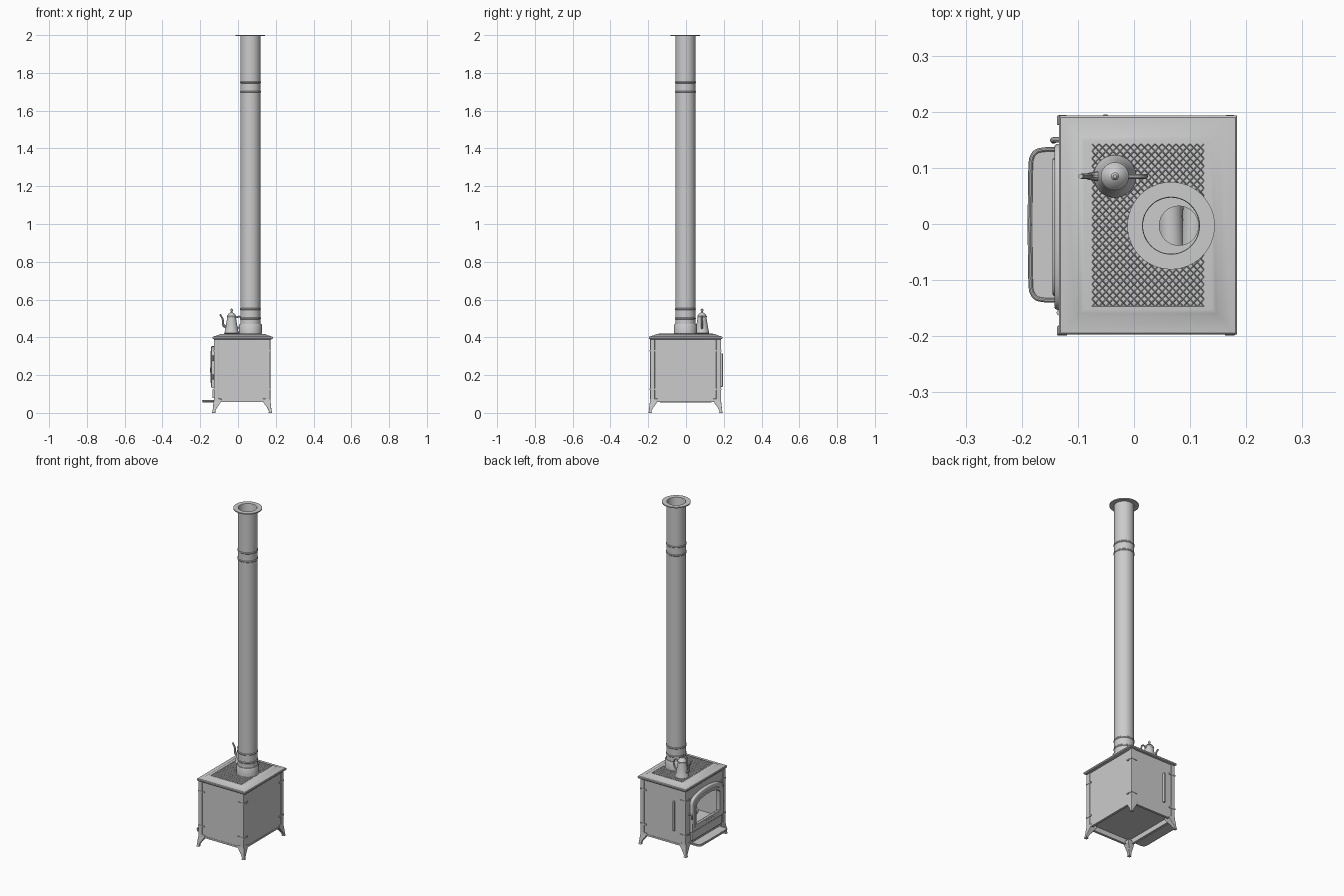
import bpy, bmesh, math
from mathutils import Matrix, Vector

if "Cube" in bpy.data.objects:
    bpy.data.objects.remove(bpy.data.objects["Cube"])

X0, X1, Y0, Y1 = -0.125, 0.168, -0.187, 0.182      # stove body footprint
PX, PY = 0.066, -0.003                             # flue centre


def finish(name, bm, smooth=None, bevel=0):
    bmesh.ops.recalc_face_normals(bm, faces=bm.faces)
    me = bpy.data.meshes.new(name)
    bm.to_mesh(me)
    bm.free()
    ob = bpy.data.objects.new(name, me)
    bpy.context.collection.objects.link(ob)
    if bevel:
        m = ob.modifiers.new("bevel", 'BEVEL')
        m.width, m.segments = bevel, 2
    if smooth:
        shade(ob, smooth)
    return ob


def shade(ob, deg=35):
    bpy.ops.object.select_all(action='DESELECT')
    ob.select_set(True)
    bpy.context.view_layer.objects.active = ob
    bpy.ops.object.shade_smooth_by_angle(angle=math.radians(deg))


def box(name, x0, x1, y0, y1, z0, z1, bevel=0):
    bm = bmesh.new()
    mat = Matrix.Translation(((x0 + x1) / 2, (y0 + y1) / 2, (z0 + z1) / 2)) @ \
        Matrix.Diagonal((x1 - x0, y1 - y0, z1 - z0, 1))
    bmesh.ops.create_cube(bm, size=1, matrix=mat)
    return finish(name, bm, bevel=bevel)


def loft(name, loops, caps=True, bevel=0, smooth=None, close=False):
    bm = bmesh.new()
    rings = [[bm.verts.new(p) for p in loop] for loop in loops]
    pairs = list(zip(rings, rings[1:])) + ([(rings[-1], rings[0])] if close else [])
    for a, b in pairs:
        for i in range(len(a)):
            j = (i + 1) % len(a)
            bm.faces.new((a[i], a[j], b[j], b[i]))
    if caps and not close:
        bm.faces.new(rings[0])
        bm.faces.new(rings[-1])
    return finish(name, bm, smooth, bevel)


def lathe(name, prof, cx, cy, n=40, caps=True, close=False):
    loops = [[(cx + r * math.cos(2 * math.pi * i / n), cy + r * math.sin(2 * math.pi * i / n), z)
              for i in range(n)] for r, z in prof]
    return loft(name, loops, caps, smooth=35, close=close)


def rect(x0, x1, y0, y1, z):
    return [(x0, y0, z), (x1, y0, z), (x1, y1, z), (x0, y1, z)]


def to_mesh(cu, name, mat=Matrix()):
    ob = bpy.data.objects.new(name + "_curve", cu)
    bpy.context.collection.objects.link(ob)
    bpy.context.view_layer.update()
    dg = bpy.context.evaluated_depsgraph_get()
    me = bpy.data.meshes.new_from_object(ob.evaluated_get(dg))
    bpy.data.objects.remove(ob)
    me.transform(mat)
    new = bpy.data.objects.new(name, me)
    bpy.context.collection.objects.link(new)
    shade(new)
    return new


def plate(name, outlines, x, depth, bevel=0):
    # flat outline in the YZ plane with holes, facing -x
    cu = bpy.data.curves.new(name, 'CURVE')
    cu.dimensions, cu.fill_mode = '2D', 'BOTH'
    cu.extrude, cu.bevel_depth, cu.bevel_resolution = depth, bevel, 3
    for pts in outlines:
        s = cu.splines.new('POLY')
        s.points.add(len(pts) - 1)
        for p, (y, z) in zip(s.points, pts):
            p.co = (y, z, 0, 1)
        s.use_cyclic_u = True
    m = Matrix(((0, 0, 1, x), (1, 0, 0, 0), (0, 1, 0, 0), (0, 0, 0, 1)))
    return to_mesh(cu, name, m)


def tube(name, pts, r, radii=None):
    cu = bpy.data.curves.new(name, 'CURVE')
    cu.dimensions, cu.bevel_depth, cu.bevel_resolution = '3D', r, 3
    cu.use_fill_caps = True
    s = cu.splines.new('BEZIER')
    s.bezier_points.add(len(pts) - 1)
    for i, (b, p) in enumerate(zip(s.bezier_points, pts)):
        b.co = p
        b.handle_left_type = b.handle_right_type = 'AUTO'
        b.radius = radii[i] if radii else 1
    return to_mesh(cu, name)


def arch(hw, z0, spring, top, n=16):
    c = -0.005
    return [(c - hw, z0), (c + hw, z0)] + [
        (c + hw * math.cos(math.pi * i / n), spring + (top - spring) * math.sin(math.pi * i / n) ** 0.8)
        for i in range(n + 1)]


# firebox walls and raised floor
box("side_wall_near", X0, X1, Y0, Y0 + .008, .06, .395)
box("side_wall_far", X0, X1, Y1 - .008, Y1, .06, .395)
box("rear_wall", X1 - .008, X1, Y0, Y1, .06, .395)
box("firebox_floor", X0, X1, Y0, Y1, .09, .098)
plate("door_wall", [[(Y0, .06), (Y1, .06), (Y1, .395), (Y0, .395)],
                    arch(.112, .162, .275, .32)], X0 + .004, .004)

# door with arched frame, inner moulding, hinges and latch
plate("door_frame", [arch(.142, .138, .295, .348), arch(.117, .162, .278, .323)], X0 - .007, .004, .006)
plate("door_moulding", [arch(.12, .159, .28, .326), arch(.112, .167, .273, .316)], X0 - .016, .001, .003)
for z in (.19, .29):
    lathe("door_hinge", [(.005, z - .014), (.005, z + .014)], X0 - .008, -.158, 12)
tube("door_latch", [(X0, .15, .24), (X0 - .016, .15, .24), (X0 - .018, .148, .215)], .005)

# ash drawer and hearth lip
box("ash_drawer", X0 - .01, X0 + .005, -.145, .135, .078, .125, .004)
lip = [(X0, .135), (X0, -.138), (-.165, -.138), (-.178, -.134), (-.185, -.124), (-.187, -.11),
       (-.187, .107), (-.185, .121), (-.178, .131), (-.165, .135)]
loft("hearth_lip", [[(x, y, z) for x, y in lip] for z in (.056, .064)])
tube("hearth_lip_rim", [(x + .003 if x < -.15 else x, y * .98, .064) for x, y in lip[1:] + lip[:1]], .004)

# corner posts, straps and splayed legs
for cx, sx in ((X0, -1), (X1, 1)):
    for cy, sy in ((Y0, -1), (Y1, 1)):
        def span(c, s, out, w):
            return sorted((c + s * out, c - s * w))
        box("corner_post", *span(cx, sx, .003, .022), *span(cy, sy, .003, .022), .06, .395, .003)
        for z in (.125, .33):
            box("corner_strap", *span(cx, sx, .005, .036), *span(cy, sy, .005, .036), z - .004, z + .004)
        secs = [(.075, -.017, .02), (.06, -.016, .02), (.045, -.01, .016), (.025, -.002, .01),
                (.008, .003, .007), (.004, .003, .009), (0, .003, .009)]
        loft("leg", [rect(cx + sx * o - h, cx + sx * o + h, cy + sy * o - h, cy + sy * o + h, z)
                     for z, o, h in secs], bevel=.002)

# bottom skirt trim
box("skirt_near", X0, X1, Y0 - .002, Y0 + .012, .058, .068)
box("skirt_far", X0, X1, Y1 - .012, Y1 + .002, .058, .068)
box("skirt_rear", X1 - .012, X1 + .002, Y0, Y1, .058, .068)
box("skirt_door", X0 - .002, X0 + .012, Y0, Y1, .058, .068)

# fin handle on the far side
box("side_fin", -.056, -.046, Y1 - .002, .195, .138, .315, .002)

# moulded top plate with flue hole
TX0, TX1, TY0, TY1 = -.134, .184, -.197, .193
steps = [(.012, .388), (.003, .391), (0, .395), (0, .402), (.003, .405), (.01, .406),
         (.03, .412), (.038, .417), (.045, .418)]
top = loft("top_plate", [rect(TX0 + d, TX1 - d, TY0 + d, TY1 - d, z) for d, z in steps], smooth=30)
bm = bmesh.new()
bmesh.ops.create_cone(bm, segments=32, radius1=.035, radius2=.035, depth=.2, cap_ends=True,
                      matrix=Matrix.Translation((.08, PY, .4)))
cut = finish("flue_cutter", bm)
cut.hide_render = True
cut.hide_viewport = True
cut.display_type = 'WIRE'
mod = top.modifiers.new("flue_hole", 'BOOLEAN')
mod.operation, mod.object, mod.solver = 'DIFFERENCE', cut, 'EXACT'

# lattice relief on the top
bm = bmesh.new()
bmesh.ops.create_grid(bm, x_segments=16, y_segments=22, size=1,
                      matrix=Matrix.Translation((.025, -.002, .4185)) @ Matrix.Diagonal((.1, .145, 1, 1)))
bmesh.ops.delete(bm, geom=[v for v in bm.verts if (v.co.xy - Vector((PX, PY))).length < .055], context='VERTS')
edges = bm.edges[:]
bmesh.ops.poke(bm, faces=bm.faces[:])
bmesh.ops.dissolve_edges(bm, edges=[e for e in edges if e.is_valid and len(e.link_faces) == 2])
lat = finish("top_lattice", bm)
w = lat.modifiers.new("bars", 'WIREFRAME')
w.thickness, w.use_even_offset = .003, False

# flue pipe, hollow, with beads and top flange
prof = [(.05, .419), (.061, .419), (.061, .465), (.058, .47), (.054, .47)]
for z in (.50, .55, 1.70, 1.75):
    prof += [(.0535, z - .005), (.056, z - .002), (.056, z + .002), (.0535, z + .005)]
prof += [(.0535, 1.994), (.078, 1.994), (.078, 2.0), (.051, 2.0), (.05, 1.995)]
lathe("flue_pipe", prof, PX, PY, 48, close=True)

# logs inside the firebox
for x, z, tilt in ((.065, .123, .05), (.108, .123, -.06), (.02, .123, .03)):
    bm = bmesh.new()
    bmesh.ops.create_cone(bm, segments=16, radius1=.024, radius2=.021, depth=.24, cap_ends=True,
                          matrix=Matrix.Translation((x, PY, z)) @ Matrix.Rotation(tilt, 4, 'Z')
                          @ Matrix.Rotation(math.pi / 2, 4, 'X'))
    finish("log", bm, 40)

# coffee pot
KX, KY = -.034, .085
lathe("pot_body", [(.034, .419), (.038, .422), (.038, .428), (.035, .434), (.029, .47), (.023, .505),
                   (.025, .509), (.025, .513), (.021, .518), (.015, .526), (.006, .531), (.004, .536),
                   (.007, .541), (.007, .547), (.003, .552)], KX, KY, 32)
tube("pot_spout", [(KX - .026, KY, .452), (KX - .043, KY, .465), (KX - .047, KY, .495),
                   (KX - .061, KY, .522)], .007, [1.3, 1, .75, .65])
tube("pot_handle", [(KX + .022, KY, .504), (KX + .045, KY, .509), (KX + .054, KY, .49),
                    (KX + .046, KY, .46), (KX + .03, KY, .447)], .0045)
